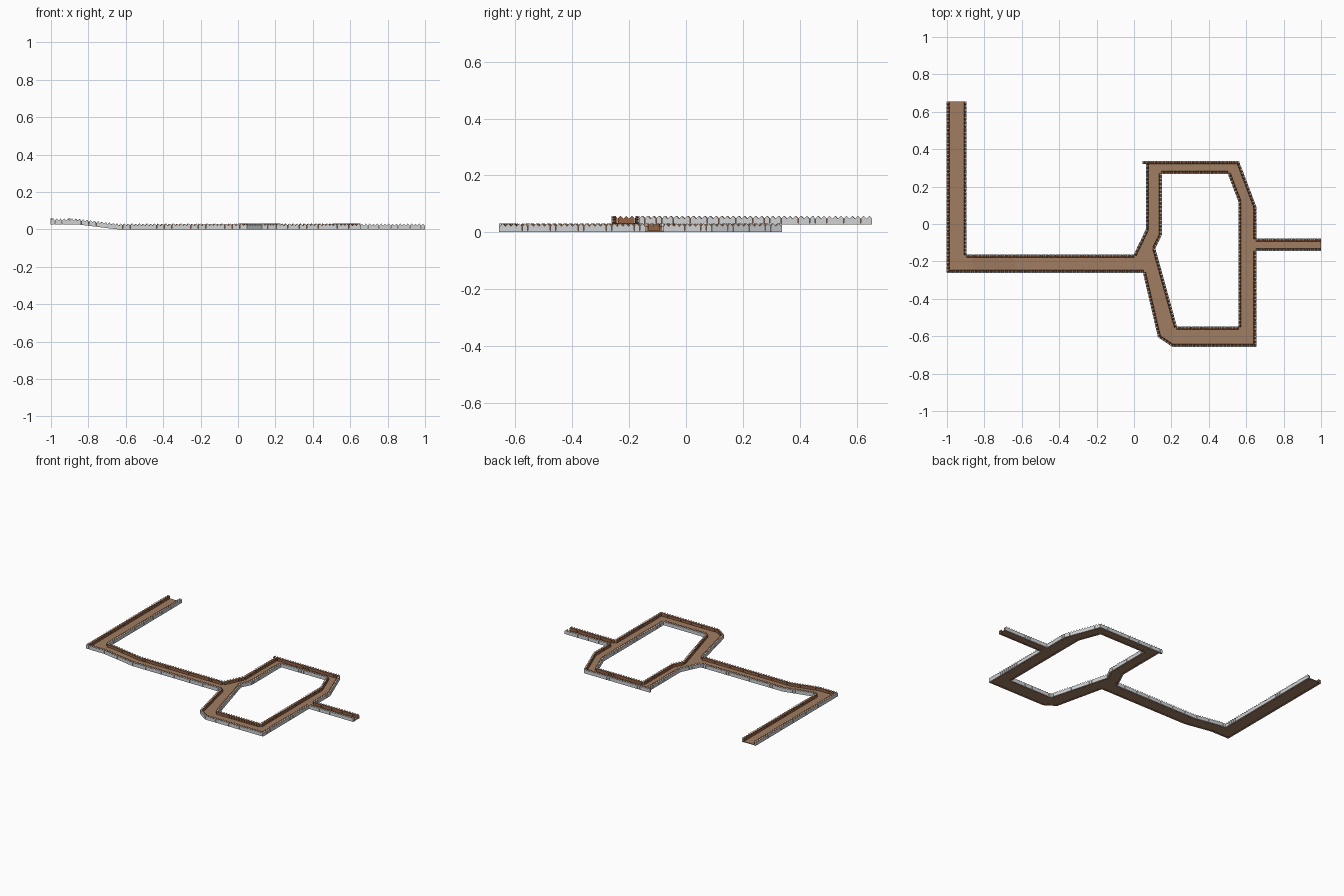
import bpy, bmesh
from mathutils import Vector

if "Cube" in bpy.data.objects:
    bpy.data.objects.remove(bpy.data.objects["Cube"])


def material(name, rgb):
    m = bpy.data.materials.new(name)
    m.diffuse_color = (*rgb, 1)
    m.use_nodes = True
    m.node_tree.nodes["Principled BSDF"].inputs["Base Color"].default_value = m.diffuse_color
    return m


EARTH = material("earth brown", (0.35, 0.205, 0.122))
GREY = material("pale grey", (0.64, 0.65, 0.66))
WOOD = material("warm wood", (0.30, 0.125, 0.06))


def ground(x):
    """Height of the path: flat, then a ramp up to the west arm."""
    return 0.027 * min(1, max(0, (-0.64 - x) / 0.22))


def make_object(name, bm, mats):
    me = bpy.data.meshes.new(name)
    bm.to_mesh(me)
    bm.free()
    for m in mats:
        me.materials.append(m)
    ob = bpy.data.objects.new(name, me)
    bpy.context.collection.objects.link(ob)
    return ob


# Named plan corners: outer edge a-p, inner loop q-w
P = dict(a=(-1, .655), b=(-1, -.26), c=(.05, -.26), d=(.13, -.605), e=(.205, -.655),
         f=(.653, -.655), g=(.653, -.143), h=(1, -.143), i=(1, -.08), j=(.653, -.08),
         k=(.653, .09), l=(.56, .335), m=(.065, .335), n=(.065, -.03), o=(0, -.165),
         p=(-.897, -.165), z=(-.897, .655), q=(.147, .27), r=(.503, .27), s=(.56, .12),
         t=(.56, -.55), u=(.228, -.55), v=(.112, -.13), w=(.147, -.058),
         B=(-.86, -.26), C=(-.64, -.26), D=(-.86, -.165), E=(-.64, -.165),
         M=(.045, .335))

# Floor slab, one polygon per stretch of path
bm = bmesh.new()
verts = {}
for poly in ("abBDpz", "BCED", "CcoE", "ocvwn", "cdeuv", "eftu", "fgjkst",
             "klrs", "lmqr", "mnwq", "ghij"):
    for key in poly:
        if key not in verts:
            x, y = P[key]
            verts[key] = bm.verts.new((x, y, ground(x) + 0.006))
    bm.faces.new([verts[key] for key in poly])
bmesh.ops.recalc_face_normals(bm, faces=bm.faces)
for face in bm.faces:
    face.normal_update()
    if face.normal.z < 0:
        face.normal_flip()
floor = make_object("path_floor", bm, [EARTH])
mod = floor.modifiers.new("thickness", "SOLIDIFY")
mod.thickness = 0.005
mod.offset = -1


# One row of pointed stakes along an edge, floor on the left, outside on the right
def stake_row(name, keys, near, far, mat, pitch=0.02):
    bm = bmesh.new()
    for k0, k1 in zip(keys, keys[1:]):
        start, end = Vector(P[k0]), Vector(P[k1])
        run = end - start
        along = run.normalized()
        out = Vector((along.y, -along.x))
        count = max(1, round(run.length / pitch))
        half = run.length / count * 0.48
        for idx in range(count):
            centre = start + run * ((idx + 0.5) / count)
            profile = [(-half, 0), (half, 0), (half, .021), (0, .031), (-half, .021)]
            rings = []
            for inset in (near, far):
                ring = []
                for px, pz in profile:
                    xy = centre + along * px - out * inset
                    ring.append(bm.verts.new((xy.x, xy.y, ground(xy.x) + pz)))
                rings.append(ring)
            front, back = rings
            bm.faces.new(front)
            bm.faces.new(back[::-1])
            for a in range(5):
                b = (a + 1) % 5
                bm.faces.new((front[b], front[a], back[a], back[b]))
    bmesh.ops.recalc_face_normals(bm, faces=bm.faces)
    return make_object(name, bm, [mat])


# Each palisade has a grey outer skin and a wooden inner lining
for side, keys in dict(south="abcdefgh", north_east="ijklM",
                       north_west="mnopz", inner_loop="qrstuvwq").items():
    stake_row(side + "_grey_stakes", keys, -0.002, 0.004, GREY)
    stake_row(side + "_wood_lining", keys, 0.004, 0.013, WOOD)
